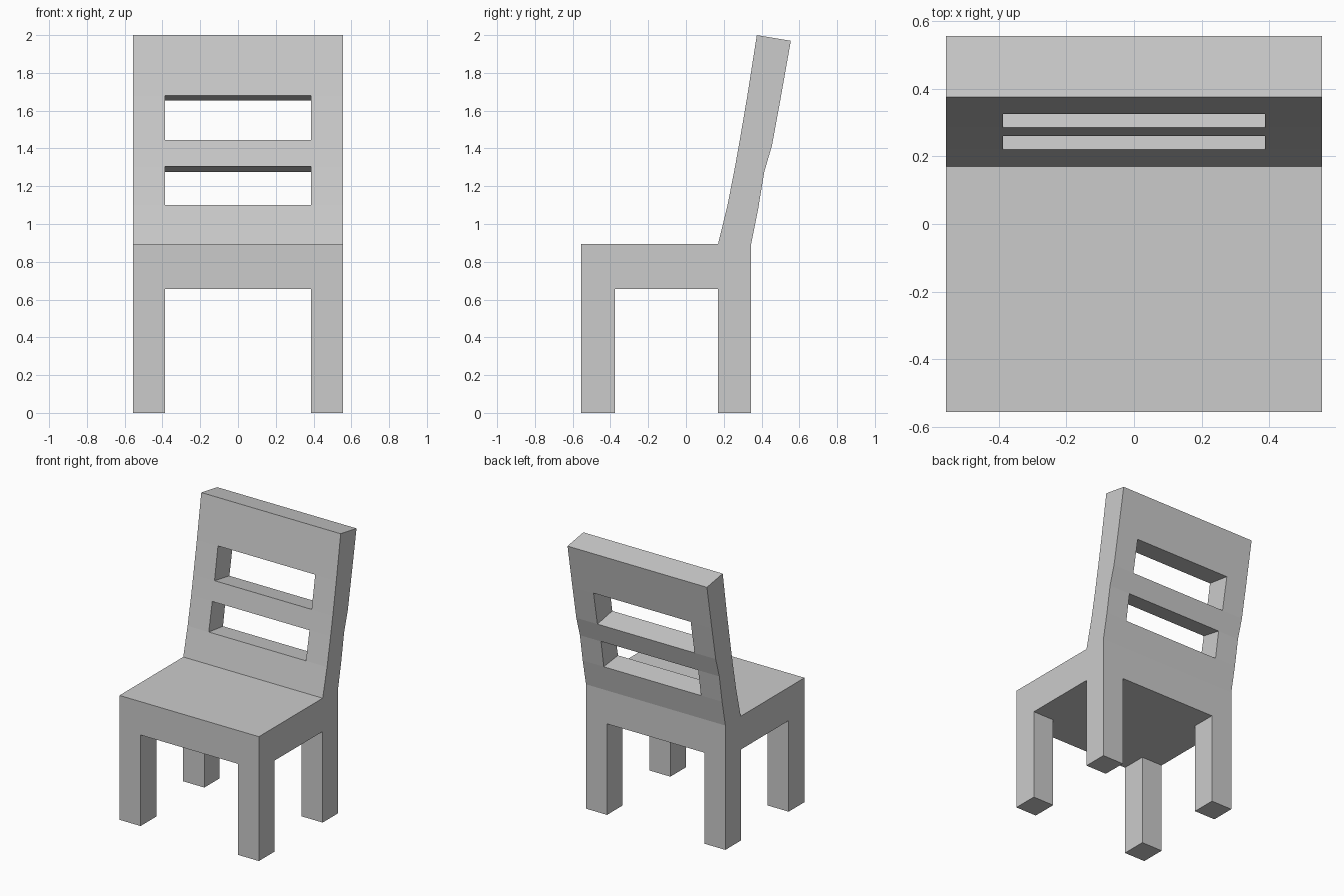
import bpy
import bmesh
import math

cube = bpy.data.objects.get("Cube")
if cube:
    bpy.data.objects.remove(cube, do_unlink=True)

# One plain grey for the whole chair
grey = bpy.data.materials.new("plain_grey")
grey.use_nodes = True
colour = (0.6, 0.6, 0.6, 1)
grey.diffuse_color = colour
grey.node_tree.nodes["Principled BSDF"].inputs["Base Color"].default_value = colour

HALF, INNER = 0.555, 0.387
COLUMNS = [(-HALF, -INNER), (-INNER, INNER), (INNER, HALF)]
DEPTHS = [-0.555, -0.375, 0.17, 0.345]
SEAT_BOTTOM, SEAT_TOP = 0.655, 0.895

# Leaning backrest: front and rear (y, z) at each level
BACK = [
    ((DEPTHS[2], SEAT_TOP), (DEPTHS[3], SEAT_TOP)),
    ((0.22, 1.10), (0.382, 1.08)),
    ((0.26, 1.305), (0.414, 1.275)),
    ((0.285, 1.445), (0.455, 1.415)),
    ((0.325, 1.68), (0.499, 1.655)),
    ((0.375, 2.0), (0.555, 1.97)),
]

bm = bmesh.new()
verts = {}


def vert(x, y, z):
    key = (x, y, z)
    if key not in verts:
        verts[key] = bm.verts.new(key)
    return verts[key]


def add_block(column, section):
    """Six-sided block from a column in x and four (y, z) corners.
    A face shared with an earlier block is removed, so the shell stays clean."""
    a, b = [[vert(x, *p) for p in section] for x in column]
    quads = [a, b[::-1]]
    for i in range(4):
        j = (i + 1) % 4
        quads.append([a[i], b[i], b[j], a[j]])
    for quad in quads:
        shared = bm.faces.get(quad)
        if shared:
            bm.faces.remove(shared)
        else:
            bm.faces.new(quad)


def box_section(y0, y1, z0, z1):
    return [(y0, z0), (y1, z0), (y1, z1), (y0, z1)]


for index, column in enumerate(COLUMNS):
    is_side = index != 1
    # Seat slab, with legs under its outer corners
    for d, (y0, y1) in enumerate(zip(DEPTHS, DEPTHS[1:])):
        add_block(column, box_section(y0, y1, SEAT_BOTTOM, SEAT_TOP))
        if is_side and d != 1:
            add_block(column, box_section(y0, y1, 0, SEAT_BOTTOM))
    # Backrest uprights and rails, leaving two open slots
    for level, (low, high) in enumerate(zip(BACK, BACK[1:])):
        if is_side or level % 2 == 0:
            add_block(column, [low[0], low[1], high[1], high[0]])

# Remove edges left behind by shared faces and merge flat areas
loose = [e for e in bm.edges if not e.link_faces]
bmesh.ops.delete(bm, geom=loose, context='EDGES')
bmesh.ops.recalc_face_normals(bm, faces=bm.faces[:])
bmesh.ops.dissolve_limit(bm, angle_limit=math.radians(0.3),
                         verts=bm.verts[:], edges=bm.edges[:])

mesh = bpy.data.meshes.new("chair")
bm.to_mesh(mesh)
bm.free()
mesh.materials.append(grey)
chair = bpy.data.objects.new("chair", mesh)
bpy.context.collection.objects.link(chair)
